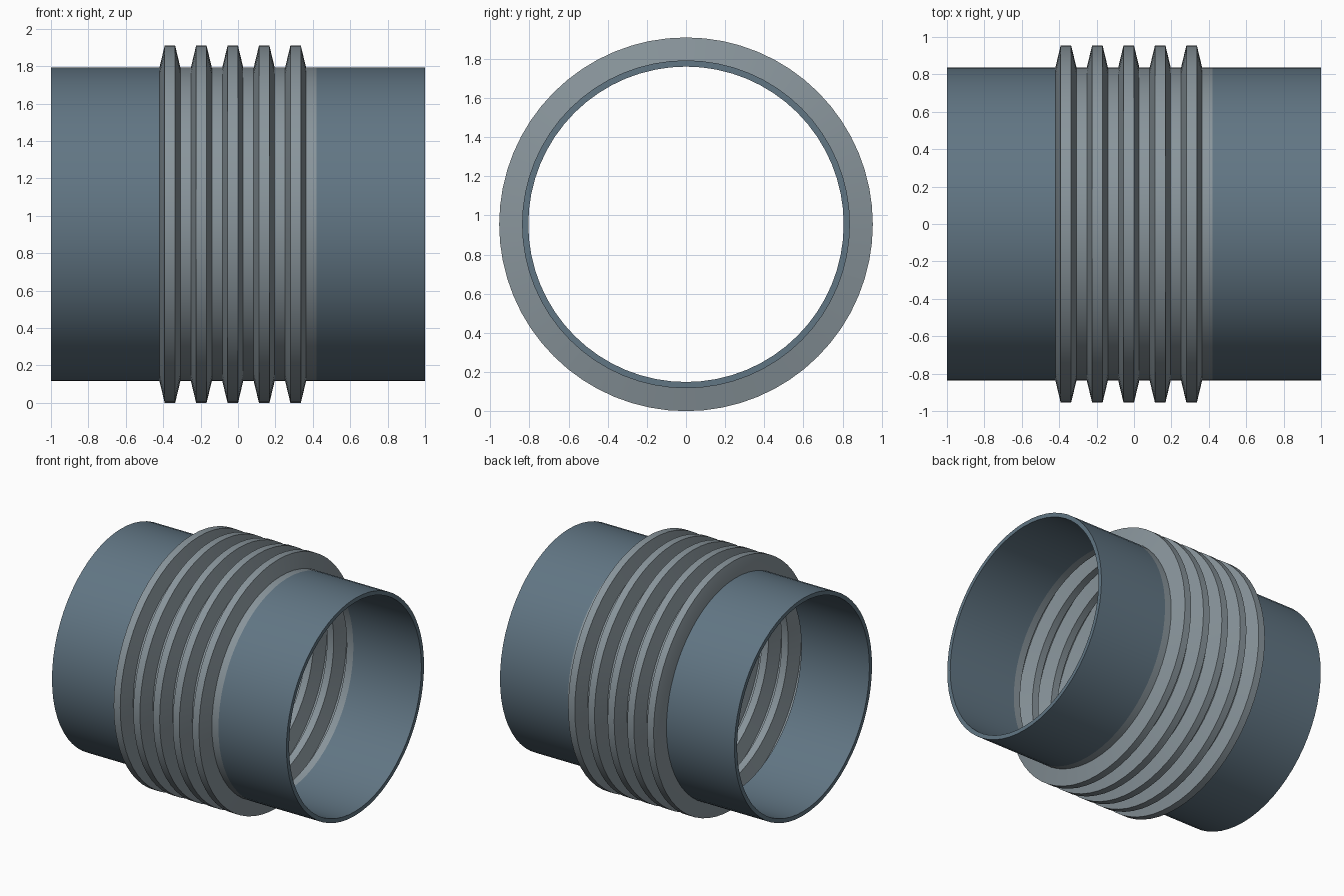
import bpy, bmesh
from math import cos, sin, tau

if "Cube" in bpy.data.objects:
    bpy.data.objects.remove(bpy.data.objects["Cube"])

SEG = 64
CZ = 0.955
R_OUT, R_IN, R_RIDGE = 0.838, 0.806, 0.955
HALF = 0.42      # bellows half length
PITCH = 2 * HALF / 5


def material(name, rgb):
    m = bpy.data.materials.new(name)
    m.diffuse_color = (*rgb, 1)
    m.use_nodes = True
    m.node_tree.nodes["Principled BSDF"].inputs["Base Color"].default_value = m.diffuse_color
    return m


def lathe(name, profile, mat):
    """Revolve a closed (x, radius) profile around the x axis."""
    bm = bmesh.new()
    rings = [[bm.verts.new((x, r * cos(tau * i / SEG), r * sin(tau * i / SEG) + CZ))
              for i in range(SEG)] for x, r in profile]
    for a, b in zip(rings, rings[1:] + rings[:1]):
        for i in range(SEG):
            j = (i + 1) % SEG
            bm.faces.new((a[i], a[j], b[j], b[i]))
    bmesh.ops.recalc_face_normals(bm, faces=bm.faces)
    me = bpy.data.meshes.new(name)
    bm.to_mesh(me)
    bm.free()
    ob = bpy.data.objects.new(name, me)
    bpy.context.collection.objects.link(ob)
    me.materials.append(mat)
    bpy.ops.object.select_all(action='DESELECT')
    ob.select_set(True)
    bpy.context.view_layer.objects.active = ob
    bpy.ops.object.shade_smooth_by_angle(angle=0.5)


blue = material("pipe_blue", (0.12, 0.18, 0.23))
grey = material("bellows_grey", (0.25, 0.30, 0.33))

# Two plain pipe ends
for name, s in (("left_pipe", -1), ("right_pipe", 1)):
    lathe(name, [(s * 1.0, R_OUT), (s * HALF, R_OUT), (s * HALF, R_IN), (s * 1.0, R_IN)], blue)

# Corrugated sleeve: five trapezoid ridges, hollow inside
outer = []
for k in range(5):
    x = -HALF + k * PITCH
    outer += [(x, R_OUT), (x + PITCH / 6, R_RIDGE),
              (x + PITCH / 2, R_RIDGE), (x + PITCH * 2 / 3, R_OUT)]
outer.append((HALF, R_OUT))
inner = [(x, r - (R_OUT - R_IN)) for x, r in reversed(outer)]
lathe("bellows", outer + inner, grey)
